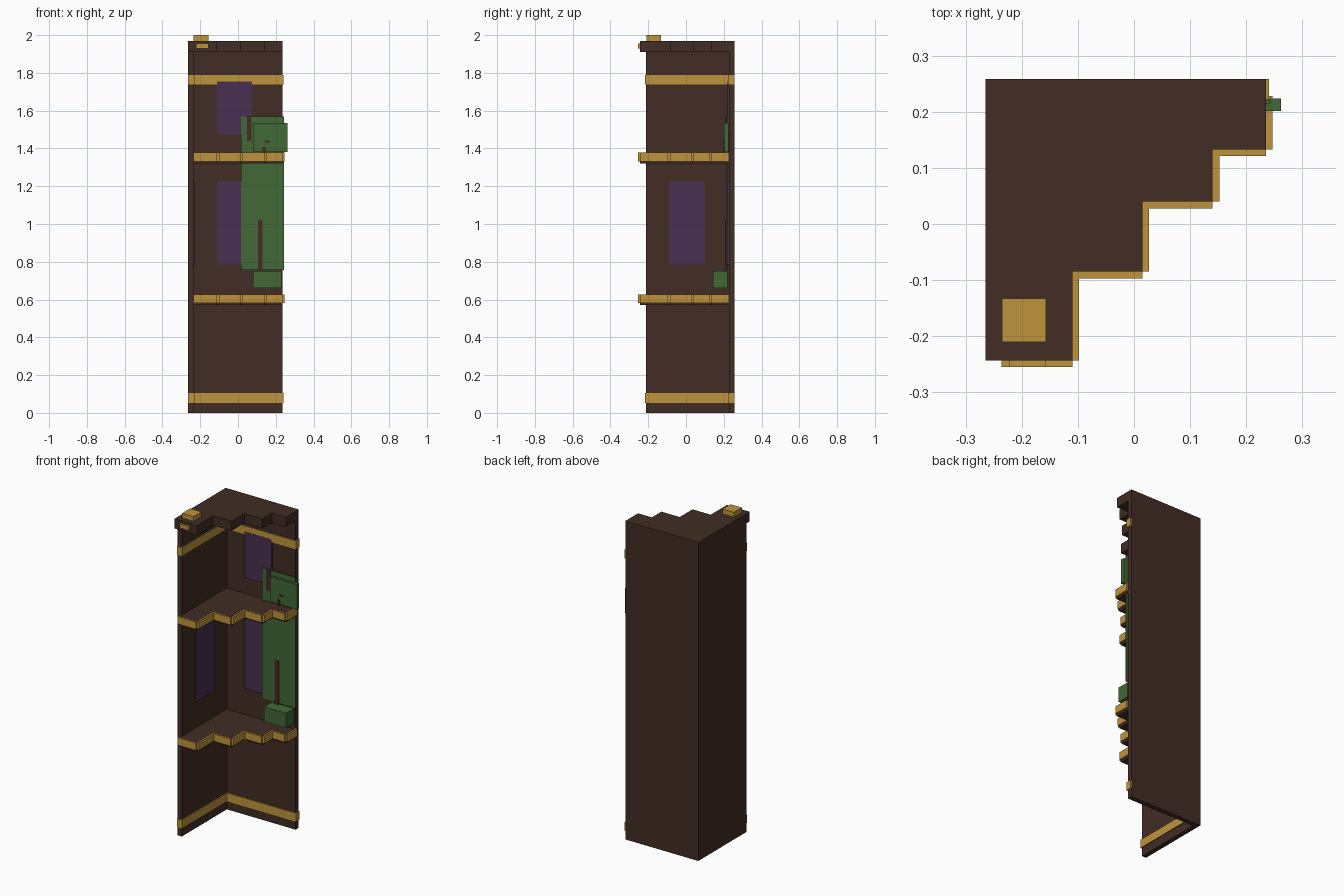
import bpy, bmesh

if "Cube" in bpy.data.objects:
    bpy.data.objects.remove(bpy.data.objects["Cube"])


def material(name, rgb):
    m = bpy.data.materials.new(name)
    m.diffuse_color = (*rgb, 1)
    m.use_nodes = True
    m.node_tree.nodes["Principled BSDF"].inputs["Base Color"].default_value = m.diffuse_color
    return m


WOOD = material("dark wood", (0.054, 0.026, 0.018))
GOLD = material("gold trim", (0.515, 0.296, 0.045))
GREEN = material("leaf green", (0.054, 0.138, 0.037))
PURPLE = material("purple panel", (0.065, 0.030, 0.080))
STEM = material("stem brown", (0.065, 0.024, 0.019))


def finish(name, bm, mat):
    bmesh.ops.recalc_face_normals(bm, faces=bm.faces)
    mesh = bpy.data.meshes.new(name)
    bm.to_mesh(mesh)
    bm.free()
    mesh.materials.append(mat)
    ob = bpy.data.objects.new(name, mesh)
    bpy.context.collection.objects.link(ob)
    return ob


def add_box(bm, x, y, z):
    v = bmesh.ops.create_cube(bm, size=1)["verts"]
    for p in v:
        p.co = [a[0] if c < 0 else a[1] for a, c in zip((x, y, z), p.co)]


def box(name, mat, x, y, z):
    bm = bmesh.new()
    add_box(bm, x, y, z)
    return finish(name, bm, mat)


def prism(name, mat, outline, z0, z1):
    bm = bmesh.new()
    face = bm.faces.new([bm.verts.new((x, y, z0)) for x, y in outline])
    top = bmesh.ops.extrude_face_region(bm, geom=[face])["geom"]
    for v in top:
        if isinstance(v, bmesh.types.BMVert):
            v.co.z = z1
    return finish(name, bm, mat)


# Overall limits: outer corner, inner wall faces, right end
XL, XI, XR = -0.265, -0.236, 0.235
YB, YI, YF = 0.258, 0.228, -0.212

# Stepped front edge shared by the shelves and the top
STEPS = [(XI, -0.243), (-0.11, -0.243), (-0.11, -0.085), (0.015, -0.085),
         (0.015, 0.04), (0.14, 0.04), (0.14, 0.133), (XR, 0.133)]

# Two walls meeting in a corner
prism("corner_walls", WOOD, [(XL, YF), (XI, YF), (XI, YI), (XR, YI),
                             (XR, YB), (XL, YB)], 0, 1.93)

# Stepped top slab with finial block and small front plaque
prism("top_slab", WOOD, [(XL, -0.243)] + STEPS[1:] + [(XR, YB), (XL, YB)], 1.91, 1.97)
box("finial_block", GOLD, (-0.235, -0.157), (-0.21, -0.133), (1.97, 2.0))
box("front_plaque", GOLD, (-0.222, -0.157), (-0.255, -0.243), (1.93, 1.955))

# Stepped shelves with gold edging on each step
T = 0.012
for label, z in (("lower", 0.57), ("upper", 1.32)):
    prism(label + "_shelf", WOOD, STEPS + [(XR, YI), (XI, YI)], z, z + 0.05)
    bm = bmesh.new()
    edge = STEPS + [(XR, YI)]
    for (xa, ya), (xb, yb) in zip(edge, edge[1:]):
        if ya == yb:
            add_box(bm, (xa, xb), (ya - T, ya), (z + 0.012, z + 0.058))
        else:
            add_box(bm, (xa, xa + T), (ya, yb), (z + 0.012, z + 0.058))
    finish(label + "_shelf_edging", bm, GOLD)

# Gold bands along the inner wall faces, wrapping the wall ends
B = 0.006
for label, z in (("bottom", 0.053), ("top", 1.738)):
    prism(label + "_wall_band", GOLD,
          [(XL, YF - B), (XI + B, YF - B), (XI + B, YI - B), (XR + B, YI - B),
           (XR + B, YB), (XR, YB), (XR, YI), (XI, YI), (XI, YF), (XL, YF)],
          z, z + 0.052)

# Purple inset panels
box("upper_back_panel", PURPLE, (-0.11, 0.075), (0.221, YI), (1.47, 1.755))
box("lower_back_panel", PURPLE, (-0.11, 0.075), (0.221, YI), (0.785, 1.225))
box("side_panel", PURPLE, (XI, XI + 0.007), (-0.09, 0.098), (0.785, 1.225))

# Climbing foliage on the back wall
box("foliage_sheet", GREEN, (0.015, 0.243), (0.214, 0.220), (0.757, 1.568))
box("foliage_clump", GREEN, (0.08, 0.262), (0.201, 0.224), (1.38, 1.535))
box("foliage_base", GREEN, (0.08, 0.23), (0.142, 0.22), (0.66, 0.752))

# Stems over the foliage
box("main_stem", STEM, (0.105, 0.13), (0.208, 0.216), (0.752, 1.02))
box("upper_stem", STEM, (0.047, 0.072), (0.208, 0.216), (1.44, 1.568))
box("twig_lower", STEM, (0.13, 0.147), (0.197, 0.203), (1.375, 1.408))
box("twig_upper", STEM, (0.143, 0.167), (0.197, 0.203), (1.43, 1.441))
